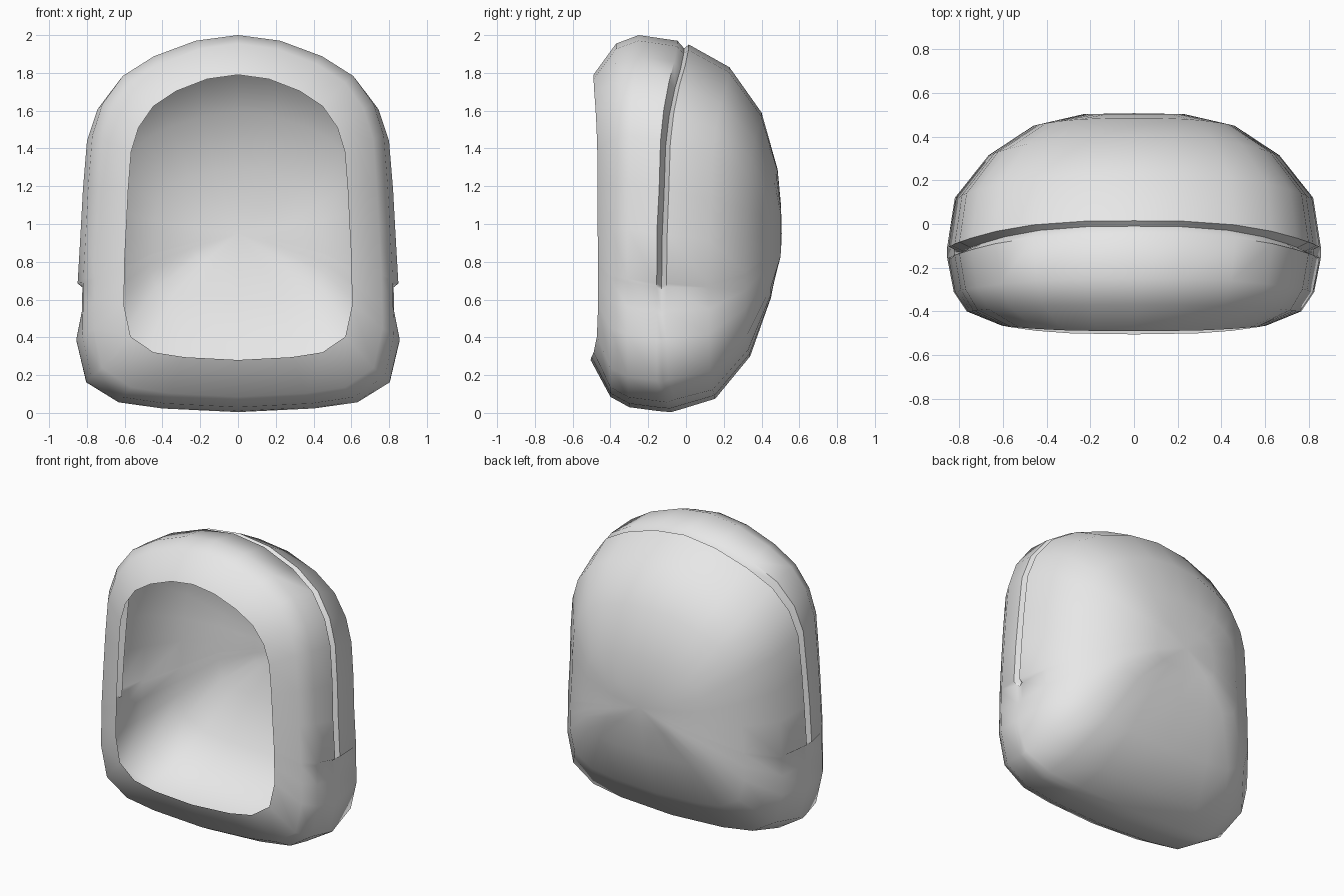
import bpy, bmesh, math

cube = bpy.data.objects.get("Cube")
if cube:
    bpy.data.objects.remove(cube, do_unlink=True)

# One plain grey material
grey = bpy.data.materials.new("plain grey")
grey.use_nodes = True
colour = (0.8, 0.8, 0.8, 1.0)
grey.diffuse_color = colour
grey.node_tree.nodes["Principled BSDF"].inputs["Base Color"].default_value = colour

# Half outline from top to bottom: relative width, relative height
OUTLINE = [(0, 1), (.27, .985), (.54, .943), (.74, .89), (.87, .815), (.935, .73),
           (.96, .6), (.975, .48), (.993, .345), (.993, .335), (.995, .27),
           (1, .195), (.94, .082), (.74, .027), (.47, .01), (0, 0)]
STEP_ROWS = (9, 10)      # rows just under the end of the seam
SEAM_RING = 4

# Rings from opening to back: top y, z / side y, half width / bottom y, z
RINGS = [
    (-.49, 1.79, -.465, .605, -.505, .28),
    (-.37, 1.955, -.40, .765, -.40, .085),
    (-.25, 2.0, -.31, .825, -.30, .03),
    (-.045, 1.97, -.155, .855, -.15, .01),
    (-.01, 1.93, -.13, .80, -.08, .004),
    (.015, 1.95, -.105, .855, -.03, .018),
    (.23, 1.83, .12, .82, .155, .075),
    (.40, 1.59, .315, .665, .34, .30),
    (.485, 1.29, .45, .46, .45, .61),
    (.503, 1.1, .503, .23, .485, .80),
]


def ring_points(index):
    """Closed loop of points for one ring, mirrored across x."""
    top_y, top_z, side_y, width, low_y, low_z = RINGS[index]
    half = []
    for row, (u, t) in enumerate(OUTLINE):
        w = width
        if index == SEAM_RING and row >= STEP_ROWS[0]:
            w = .855                      # seam closes up below its end
        if abs(index - SEAM_RING) <= 1 and row in STEP_ROWS:
            w -= .025                     # small step under the seam
        end_y = top_y if t > .5 else low_y
        y = side_y + (end_y - side_y) * (1 - u ** 3)
        half.append((u * w, y, low_z + (top_z - low_z) * t))
    return half + [(-x, y, z) for x, y, z in half[-2:0:-1]]


# Open hollow shell
bm = bmesh.new()
loops = [[bm.verts.new(p) for p in ring_points(i)] for i in range(len(RINGS))]
count = len(loops[0])
for a, b in zip(loops, loops[1:]):
    for k in range(count):
        n = (k + 1) % count
        bm.faces.new((a[k], a[n], b[n], b[k]))

# Back cap
centre = bm.verts.new((0, .507, .95))
for k in range(count):
    bm.faces.new((loops[-1][k], loops[-1][(k + 1) % count], centre))
bmesh.ops.recalc_face_normals(bm, faces=bm.faces)
if sum(f.normal.y for f in bm.faces if centre in f.verts) < 0:
    bmesh.ops.reverse_faces(bm, faces=bm.faces)

mesh = bpy.data.meshes.new("hollow_shell")
bm.to_mesh(mesh)
bm.free()
mesh.materials.append(grey)
shell = bpy.data.objects.new("hollow_shell", mesh)
bpy.context.collection.objects.link(shell)

# Smooth shading, sharp along the seam
bpy.ops.object.select_all(action='DESELECT')
shell.select_set(True)
bpy.context.view_layer.objects.active = shell
bpy.ops.object.shade_smooth_by_angle(angle=math.radians(50))
